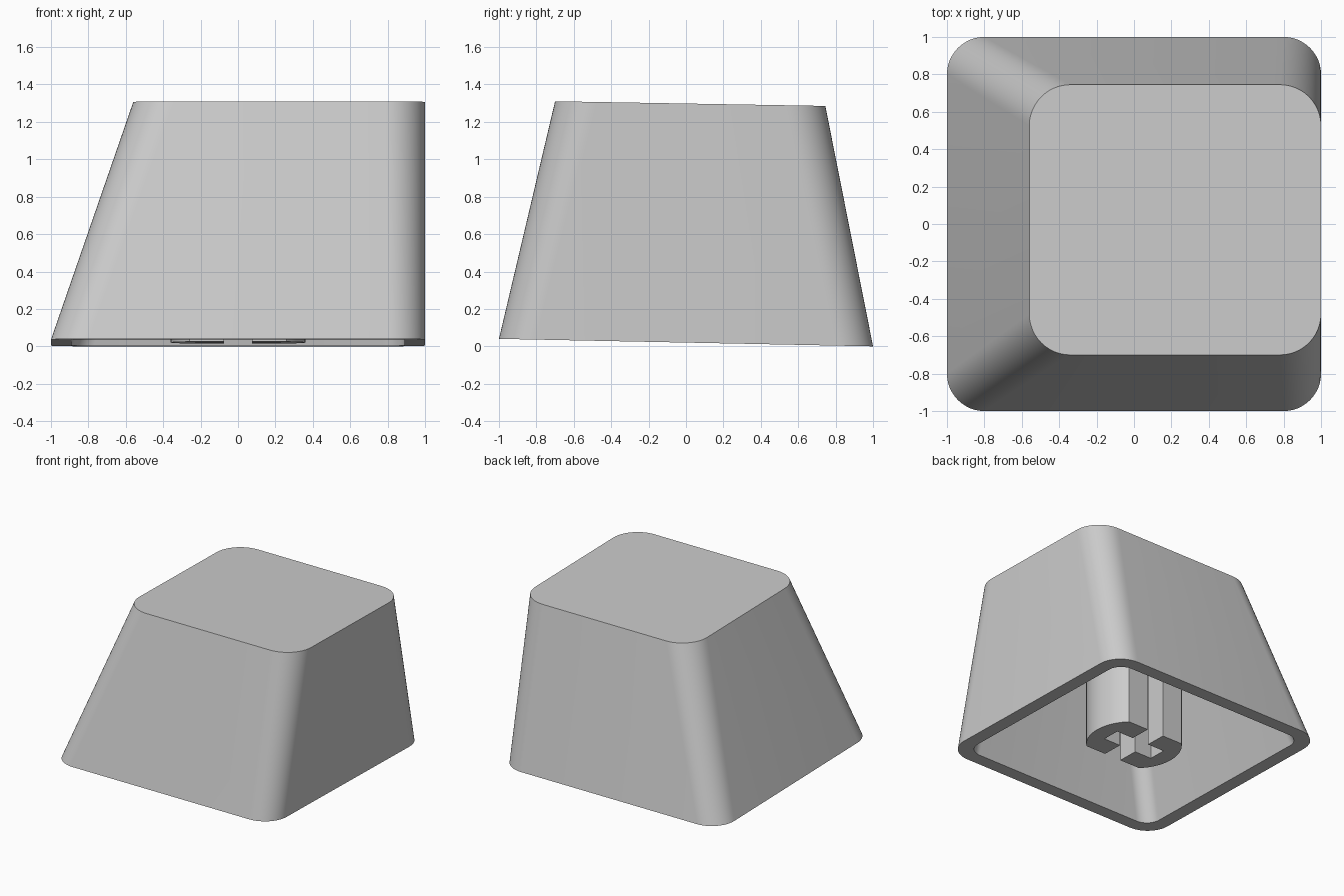
import bpy
import bmesh
import math

default_cube = bpy.data.objects.get("Cube")
if default_cube:
    bpy.data.objects.remove(default_cube)

# Single plastic colour
plastic = bpy.data.materials.new("light_grey_plastic")
plastic.use_nodes = True
grey = (0.6, 0.6, 0.6, 1.0)
plastic.diffuse_color = grey
plastic.node_tree.nodes["Principled BSDF"].inputs["Base Color"].default_value = grey


def rim_z(y):
    return 0.02 - 0.02 * y


def top_z(y):
    return 1.298 - 0.0173 * y


def rounded_rect(x0, x1, y0, y1, r, steps=12):
    """Counter-clockwise rounded rectangle as (x, y) points."""
    corners = [(x1 - r, y1 - r), (x0 + r, y1 - r), (x0 + r, y0 + r), (x1 - r, y0 + r)]
    points = []
    for quarter, (cx, cy) in enumerate(corners):
        for i in range(steps + 1):
            a = math.pi / 2 * (quarter + i / steps)
            points.append((cx + r * math.cos(a), cy + r * math.sin(a)))
    return points


def add_ring(bm, points, height):
    return [bm.verts.new((x, y, height(y))) for x, y in points]


def bridge(bm, a, b):
    for i in range(len(a)):
        j = (i + 1) % len(a)
        bm.faces.new((a[i], a[j], b[j], b[i]))


def finish(bm, name):
    bmesh.ops.recalc_face_normals(bm, faces=bm.faces)
    mesh = bpy.data.meshes.new(name)
    bm.to_mesh(mesh)
    bm.free()
    mesh.materials.append(plastic)
    obj = bpy.data.objects.new(name, mesh)
    bpy.context.collection.objects.link(obj)
    bpy.ops.object.select_all(action="DESELECT")
    obj.select_set(True)
    bpy.context.view_layer.objects.active = obj
    bpy.ops.object.shade_smooth_by_angle(angle=math.radians(30))
    return obj


# Hollow cap shell: outer skin, flat rim, inner cavity
bm = bmesh.new()
outer_top = add_ring(bm, rounded_rect(-0.56, 1, -0.7, 0.745, 0.22), top_z)
outer_rim = add_ring(bm, rounded_rect(-1, 1, -1, 1, 0.2), rim_z)
inner_rim = add_ring(bm, rounded_rect(-0.89, 0.89, -0.89, 0.89, 0.12), rim_z)
inner_top = add_ring(bm, rounded_rect(-0.49, 0.89, -0.62, 0.66, 0.12),
                     lambda y: top_z(y) - 0.14)
bridge(bm, outer_top, outer_rim)
bridge(bm, outer_rim, inner_rim)
bridge(bm, inner_rim, inner_top)
bm.faces.new(outer_top)
bm.faces.new(inner_top)
finish(bm, "cap_shell")

# Mounting stem: two mirrored halves around a cross-shaped socket
radius, flat_y, slot, arm = 0.36, 0.25, 0.075, 0.228
sweep = math.asin(flat_y / radius)
half = []
for i in range(17):
    a = sweep * (i / 8 - 1)
    half.append((radius * math.cos(a), radius * math.sin(a)))
half += [(slot, flat_y), (slot, slot), (arm, slot),
         (arm, -slot), (slot, -slot), (slot, -flat_y)]

bm = bmesh.new()
for side in (1, -1):
    outline = [(side * x, y) for x, y in half]
    lower = add_ring(bm, outline, rim_z)
    upper = add_ring(bm, outline, lambda y: top_z(y) - 0.1)
    bridge(bm, lower, upper)
    bm.faces.new(lower)
    bm.faces.new(upper)
finish(bm, "mounting_stem")
